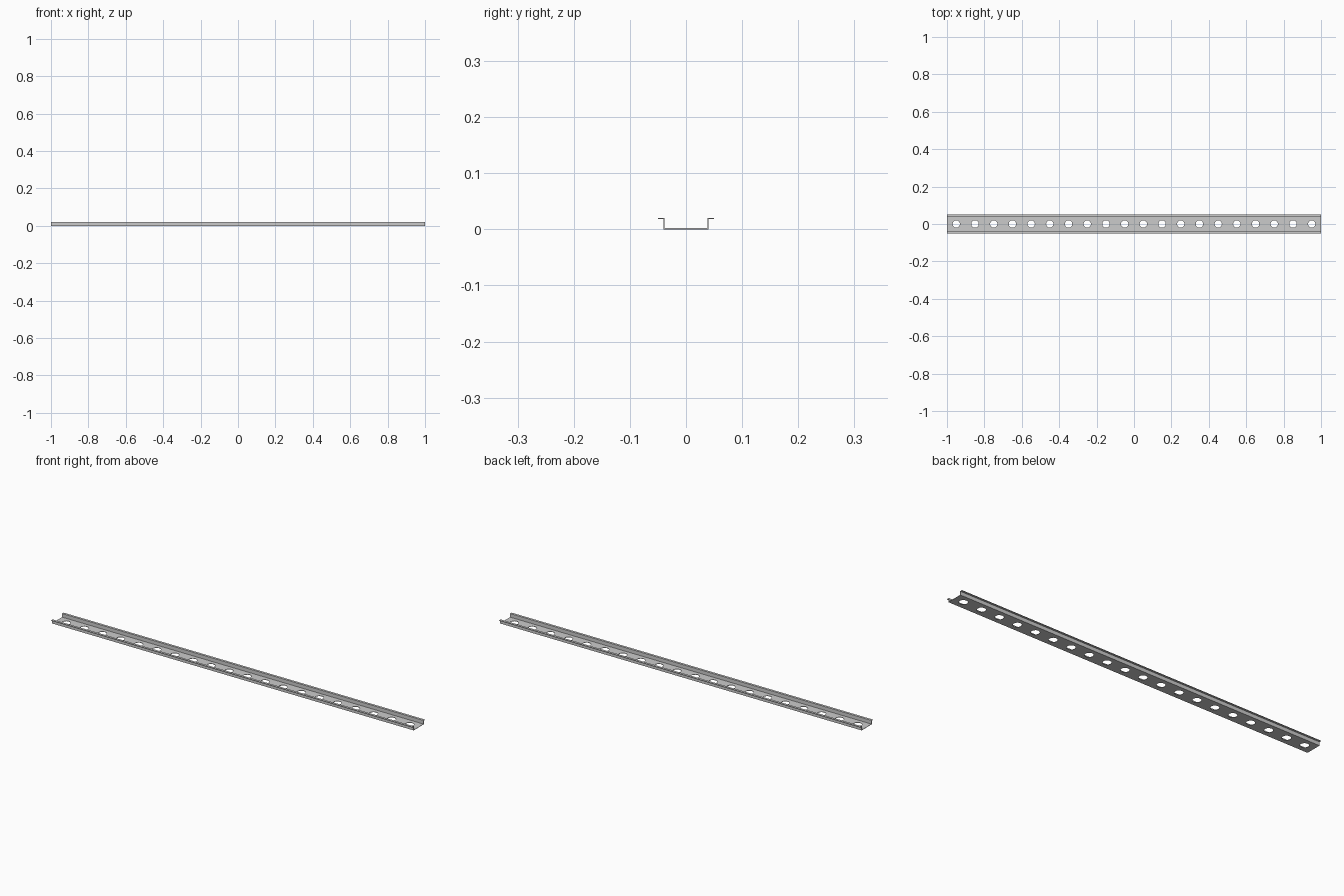
import bpy, bmesh
from mathutils import Matrix

if "Cube" in bpy.data.objects:
    bpy.data.objects.remove(bpy.data.objects["Cube"])

LENGTH, THICK = 2.0, 0.002
HOLES, PITCH, RADIUS = 20, 0.1, 0.02


def make_object(name, bm):
    bmesh.ops.recalc_face_normals(bm, faces=bm.faces)
    mesh = bpy.data.meshes.new(name)
    bm.to_mesh(mesh)
    bm.free()
    obj = bpy.data.objects.new(name, mesh)
    bpy.context.collection.objects.link(obj)
    return obj


# Top-hat cross-section: right half (y, z), outside then inside, mirrored
outer = [(0.04, 0), (0.04, 0.02 - THICK), (0.05, 0.02 - THICK)]
inner = [(0.05, 0.02), (0.04 - THICK, 0.02), (0.04 - THICK, THICK)]
half = outer + inner
profile = half + [(-y, z) for y, z in reversed(half)]

# Rail: extrude the cross-section along x
bm = bmesh.new()
face = bm.faces.new([bm.verts.new((-LENGTH / 2, y, z)) for y, z in profile])
ext = bmesh.ops.extrude_face_region(bm, geom=[face])
verts = [v for v in ext["geom"] if isinstance(v, bmesh.types.BMVert)]
bmesh.ops.translate(bm, verts=verts, vec=(LENGTH, 0, 0))
rail = make_object("mounting_rail", bm)

# Row of evenly spaced hole cutters
bm = bmesh.new()
for i in range(HOLES):
    x = (i - (HOLES - 1) / 2) * PITCH
    bmesh.ops.create_cone(bm, cap_ends=True, segments=12, radius1=RADIUS,
                          radius2=RADIUS, depth=0.02,
                          matrix=Matrix.Translation((x, 0, 0)))
cutter = make_object("hole_cutter", bm)
cutter.hide_render = True

# Punch the holes, then discard the cutter
mod = rail.modifiers.new("holes", "BOOLEAN")
mod.operation = "DIFFERENCE"
mod.solver = "EXACT"
mod.object = cutter
bpy.context.view_layer.objects.active = rail
rail.select_set(True)
bpy.ops.object.modifier_apply(modifier=mod.name)
bpy.data.objects.remove(cutter)
